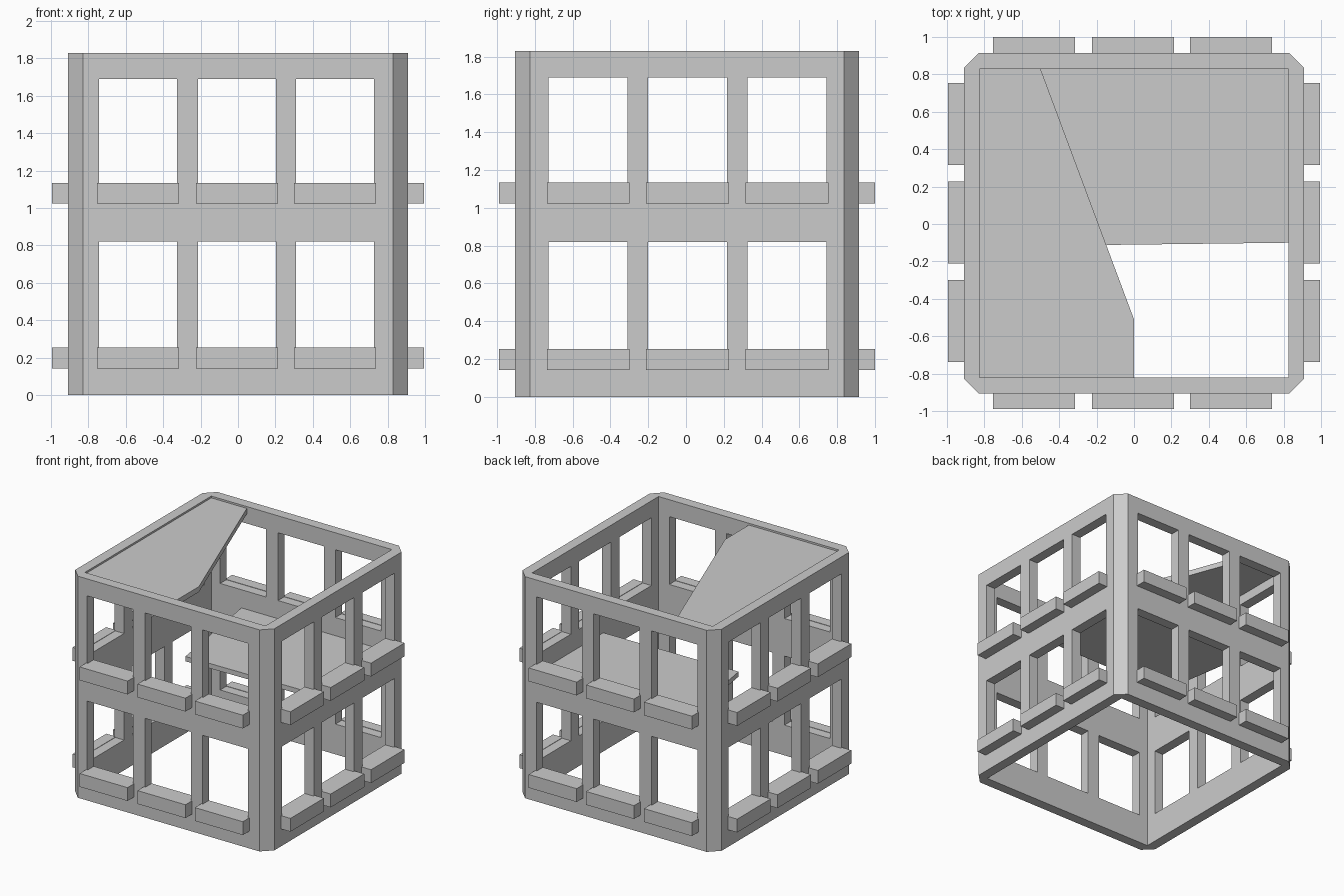
import bpy, bmesh
from mathutils import Vector

cube = bpy.data.objects.get("Cube")
if cube:
    bpy.data.objects.remove(cube, do_unlink=True)

# One plain concrete colour
concrete = bpy.data.materials.new("concrete_grey")
concrete.use_nodes = True
GREY = (0.6, 0.6, 0.6, 1)
concrete.diffuse_color = GREY
concrete.node_tree.nodes["Principled BSDF"].inputs["Base Color"].default_value = GREY

OUT, IN, CHAMFER, HEIGHT = 0.91, 0.825, 0.08, 1.83
SHIFT_Y = 0.005
COLUMNS_X = (-0.535, -0.006, 0.518)      # window centres, front and back
COLUMNS_Y = (-0.518, 0.008, 0.534)       # window centres, both sides
ROWS = ((0.25, 0.82), (1.13, 1.69))      # window bottom and top


def make_object(name, bm):
    bmesh.ops.recalc_face_normals(bm, faces=bm.faces)
    mesh = bpy.data.meshes.new(name)
    bm.to_mesh(mesh)
    bm.free()
    mesh.materials.append(concrete)
    obj = bpy.data.objects.new(name, mesh)
    bpy.context.collection.objects.link(obj)
    return obj


def add_box(bm, low, high):
    low, high = Vector(low), Vector(high)
    verts = bmesh.ops.create_cube(bm, size=1)["verts"]
    for v in verts:
        v.co = (low + high) / 2 + v.co * (high - low)


def add_prism(bm, outline, z0, z1):
    face = bm.faces.new([bm.verts.new((x, y, z0)) for x, y in outline])
    top = bmesh.ops.extrude_face_region(bm, geom=[face])["geom"]
    for v in top:
        if isinstance(v, bmesh.types.BMVert):
            v.co.z = z1


def wall_box(bm, axis, side, centre, half, near, far, z0, z1):
    """Box on one wall: axis 0 faces x, axis 1 faces y."""
    a, b = sorted((side * near, side * far))
    if axis == 0:
        add_box(bm, (a, centre - half, z0), (b, centre + half, z1))
    else:
        add_box(bm, (centre - half, a + SHIFT_Y, z0), (centre + half, b + SHIFT_Y, z1))


WALLS = [("right", 0, -1, COLUMNS_Y), ("left", 0, 1, COLUMNS_Y),
         ("front", 1, -1, COLUMNS_X), ("back", 1, 1, COLUMNS_X)]

# Wall shell: chamfered block with the inside and the windows cut away
c = OUT - CHAMFER
outline = [(OUT, -c), (OUT, c), (c, OUT), (-c, OUT),
           (-OUT, c), (-OUT, -c), (-c, -OUT), (c, -OUT)]
bm = bmesh.new()
add_prism(bm, [(x, y + SHIFT_Y) for x, y in outline], 0, HEIGHT)
walls = make_object("walls", bm)

room = bmesh.new()
add_box(room, (-IN, -IN + SHIFT_Y, -1), (IN, IN + SHIFT_Y, 3))
holes = bmesh.new()
for name, axis, side, columns in WALLS:
    for centre in columns:
        for z0, z1 in ROWS:
            wall_box(holes, axis, side, centre, 0.209, 0.7, 1.2, z0, z1)

for cutter in (make_object("room_cutter", room), make_object("window_cutter", holes)):
    cutter.hide_render = True
    mod = walls.modifiers.new("cut", 'BOOLEAN')
    mod.operation, mod.solver, mod.object = 'DIFFERENCE', 'EXACT', cutter
    bpy.ops.object.select_all(action='DESELECT')
    bpy.context.view_layer.objects.active = walls
    walls.select_set(True)
    bpy.ops.object.modifier_apply(modifier=mod.name)
    bpy.data.objects.remove(cutter, do_unlink=True)

# Window sills
for name, axis, side, columns in WALLS:
    bm = bmesh.new()
    for centre in columns:
        for z0, z1 in ROWS:
            wall_box(bm, axis, side, centre, 0.219, OUT - 0.005, 0.995, z0 - 0.107, z0 + 0.003)
    make_object(name + "_window_sills", bm)

# Broken roof slab, set just below the wall top
bm = bmesh.new()
add_prism(bm, [(-IN, -0.82), (0, -0.82), (0, -0.51), (-0.5, 0.83), (-IN, 0.83)], 1.77, 1.815)
make_object("broken_roof", bm)

# Broken upper floor slab
bm = bmesh.new()
add_prism(bm, [(-0.4, -0.115), (IN, -0.1), (IN, 0.83), (-0.55, 0.83)], 0.94, 0.98)
make_object("broken_floor", bm)
